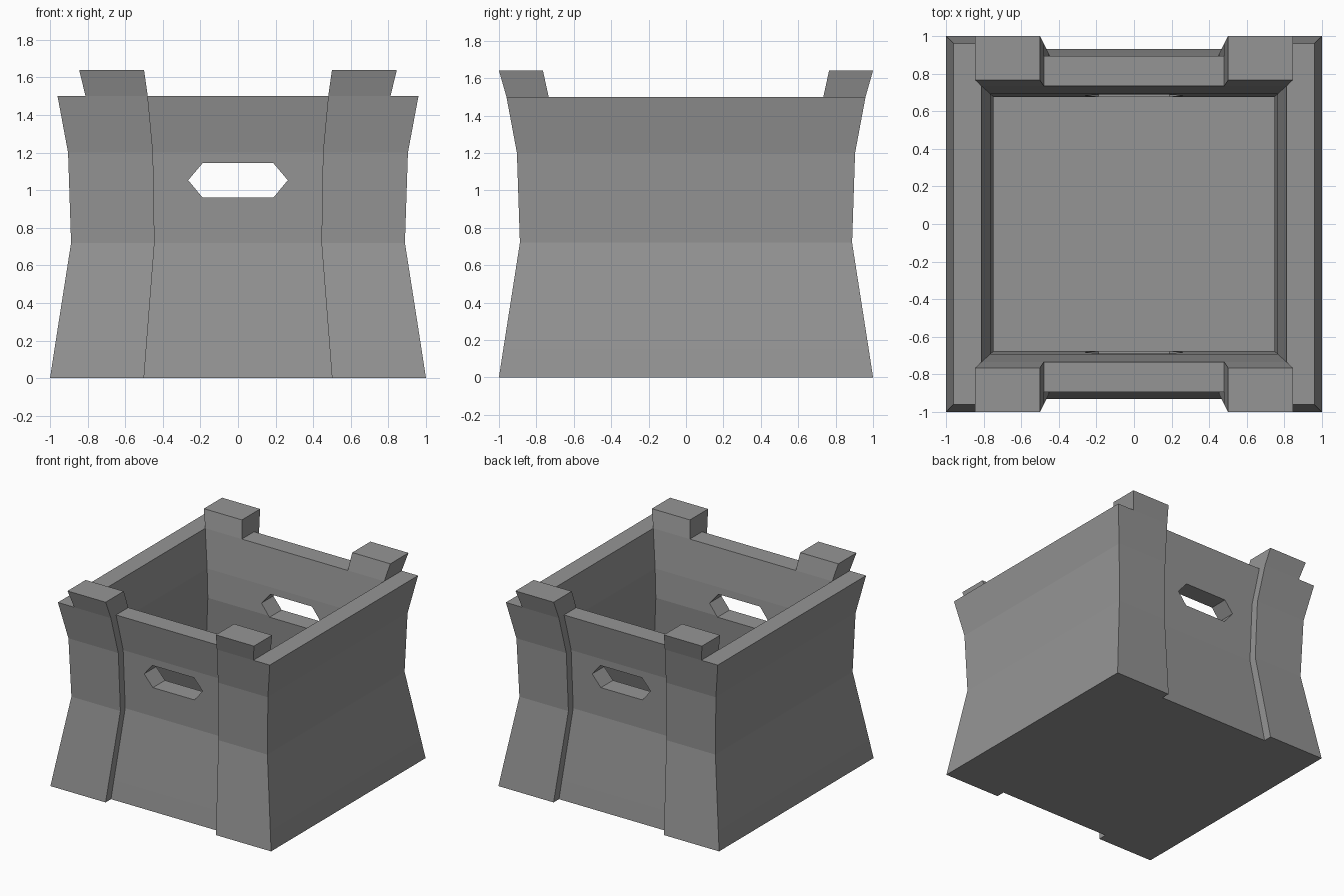
import bpy, bmesh, math
from itertools import product

if "Cube" in bpy.data.objects:
    bpy.data.objects.remove(bpy.data.objects["Cube"])

# Plan and height lines of the crate; the plan is scaled by S at every height
X = [-1, -0.845, -0.5, 0.5, 0.845, 1]
Y = [-1, -0.93, -0.765, 0.765, 0.93, 1]
Z = [0, 0.15, 0.72, 1.2, 1.5, 1.64]
S = [1, 0.977, 0.888, 0.904, 0.96, 1]
INNER_Z, INNER_S = 0.97, 0.884                   # narrowest line of the inside walls


def solid(i, j, k):
    """True where the crate has material in plan cell i, j on layer k."""
    if not all(0 <= n < 5 for n in (i, j, k)):
        return False
    side, post, wall = i in (0, 4), i in (1, 3), j != 2
    if k == 4:                                   # post tops above the rim
        return post and wall
    if i == 2 and j in (0, 4):                   # recess in front of the end panels
        return False
    return k == 0 or side or wall                # floor, then walls


def link(name, bm):
    mesh = bpy.data.meshes.new(name)
    bm.to_mesh(mesh)
    bm.free()
    obj = bpy.data.objects.new(name, mesh)
    bpy.context.collection.objects.link(obj)
    return obj


# Crate body: skin of all filled cells
bm = bmesh.new()
verts = {}


def vert(c):
    if c not in verts:
        i, j, k = c
        inside = k == 2 and j in (2, 3) and 0 < i < 5
        s, z = (INNER_S, INNER_Z) if inside else (S[k], Z[k])
        verts[c] = bm.verts.new((X[i] * s, Y[j] * s, z))
    return verts[c]


for cell in product(range(5), repeat=3):
    if not solid(*cell):
        continue
    for axis, step in product(range(3), (0, 1)):
        near = list(cell)
        near[axis] += 2 * step - 1
        if solid(*near):
            continue
        corners = []
        for a, b in ((0, 0), (1, 0), (1, 1), (0, 1)):
            c = list(cell)
            c[axis] += step
            c[(axis + 1) % 3] += a
            c[(axis + 2) % 3] += b
            corners.append(vert(tuple(c)))
        bm.faces.new(corners if step else corners[::-1])
bmesh.ops.dissolve_limit(bm, angle_limit=math.radians(0.3),
                         verts=bm.verts[:], edges=bm.edges[:])
bmesh.ops.recalc_face_normals(bm, faces=bm.faces[:])
crate = link("crate_body", bm)

# Six-sided hand holes through both end panels
bm = bmesh.new()
outline = [(-0.265, 1.053), (-0.188, 0.96), (0.188, 0.96),
           (0.265, 1.053), (0.188, 1.144), (-0.188, 1.144)]
face = bm.faces.new([bm.verts.new((x, -1.2, z)) for x, z in outline])
new = bmesh.ops.extrude_face_region(bm, geom=[face])["geom"]
bmesh.ops.translate(bm, vec=(0, 2.4, 0),
                    verts=[g for g in new if isinstance(g, bmesh.types.BMVert)])
bmesh.ops.recalc_face_normals(bm, faces=bm.faces[:])
cutter = link("hand_hole_cutter", bm)
cutter.hide_render = True

cut = crate.modifiers.new("hand_holes", 'BOOLEAN')
cut.operation = 'DIFFERENCE'
cut.solver = 'EXACT'
cut.object = cutter
bpy.context.view_layer.objects.active = crate
bpy.ops.object.modifier_apply(modifier=cut.name)
bpy.data.objects.remove(cutter)

# Dark grey finish
grey = bpy.data.materials.new("dark_grey")
grey.diffuse_color = (0.3, 0.3, 0.3, 1)
grey.use_nodes = True
grey.node_tree.nodes["Principled BSDF"].inputs["Base Color"].default_value = grey.diffuse_color
crate.data.materials.clear()
crate.data.materials.append(grey)
